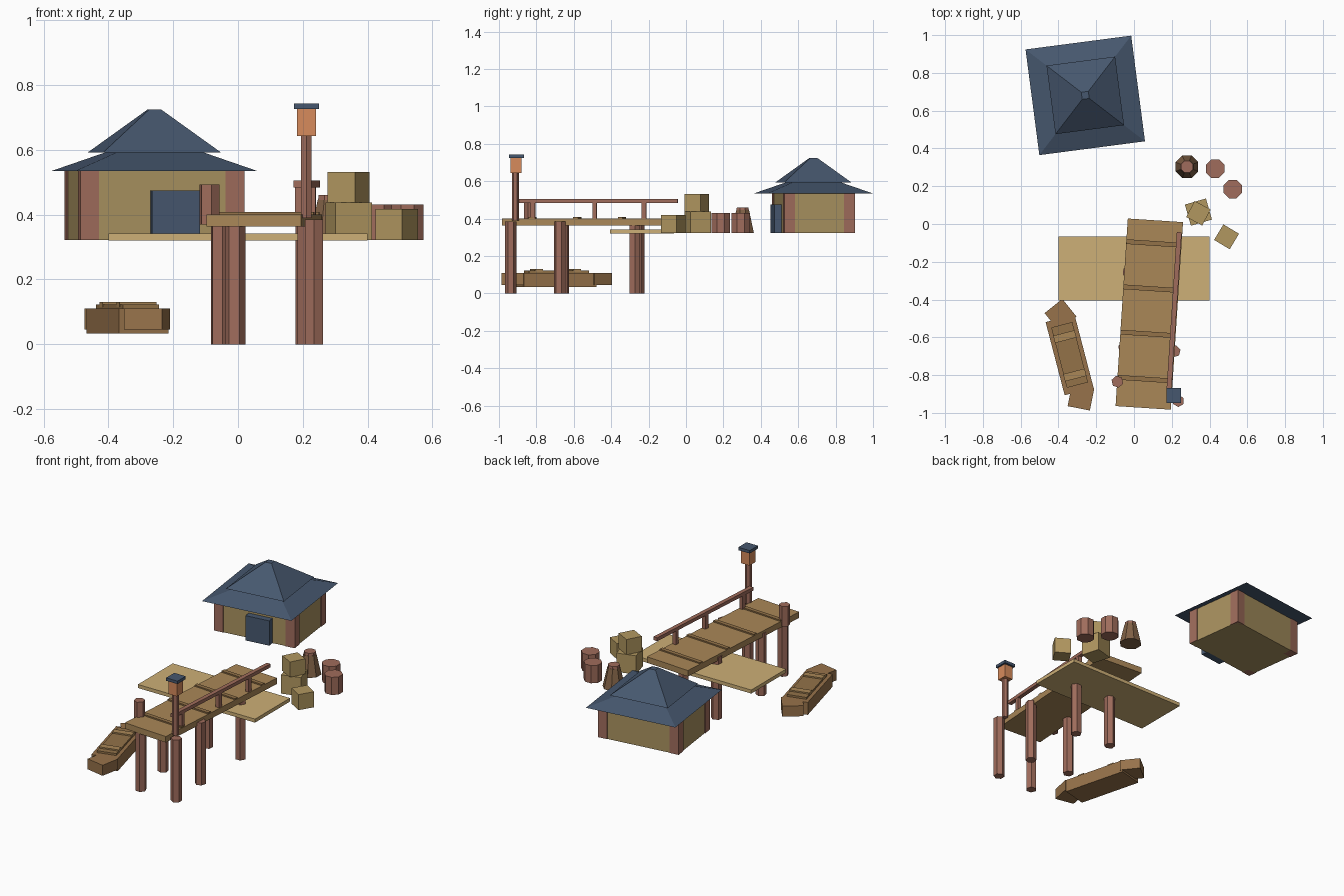
import bpy
from math import radians, sin, cos, pi, sqrt


def mat(name, r, g, b):
    m = bpy.data.materials.new(name)
    m.diffuse_color = [(c / 255) ** 2.2 for c in (r, g, b)] + [1]
    return m


WALL = mat("wall_straw", 168, 145, 96)
ROOF = mat("slate_blue", 72, 88, 110)
POST = mat("red_timber", 158, 108, 92)
DECK = mat("deck_wood", 168, 134, 88)
SLAT = mat("slat_wood", 146, 114, 74)
SAND = mat("pale_plank", 204, 174, 118)
HULL = mat("hull_wood", 150, 114, 76)
CRATE = mat("crate_wood", 176, 150, 96)
GLOW = mat("lantern_glow", 214, 138, 92)
BASKET = mat("basket_brown", 128, 98, 72)


def box(name, x, y, z0, z1, sx, sy, m, rot=0):
    bpy.ops.mesh.primitive_cube_add(size=1, location=(x, y, (z0 + z1) / 2), rotation=(0, 0, rot))
    o = bpy.context.object
    o.name = name
    o.scale = (sx, sy, z1 - z0)
    o.data.materials.append(m)
    return o


def cone(name, x, y, z0, z1, r0, r1, n, m, rot=0):
    bpy.ops.mesh.primitive_cone_add(vertices=n, radius1=r0, radius2=r1, depth=z1 - z0,
                                    location=(x, y, (z0 + z1) / 2), rotation=(0, 0, rot))
    o = bpy.context.object
    o.name = name
    o.data.materials.append(m)
    return o


def frame(cx, cy, a):
    """Maps local (u, v) in a rotated frame to world x, y."""
    return lambda u, v: (cx + u * cos(a) - v * sin(a), cy + u * sin(a) + v * cos(a))


# House: walls, corner posts, door and two-tier hip roof
A = radians(7.45)
H = frame(-0.258, 0.681, A)
box("house_walls", *H(0, 0), 0.322, 0.537, 0.502, 0.374, WALL, A)
for i, (sx, sy) in enumerate([(-1, -1), (1, -1), (1, 1), (-1, 1)]):
    box(f"house_corner_post_{i}", *H(sx * 0.226, sy * 0.161), 0.322, 0.537, 0.058, 0.058, POST, A)
box("house_door", *H(0.038, -0.203), 0.322, 0.475, 0.15, 0.045, ROOF, A)
R2 = sqrt(2)
cone("roof_eaves", *H(0, 0), 0.535, 0.595, 0.282 * R2, 0.127 * R2, 4, ROOF, A + pi / 4)
cone("roof_peak", *H(0, 0), 0.592, 0.724, 0.183 * R2, 0.019 * R2, 4, ROOF, A + pi / 4)

# Shore platform
box("shore_platform", 0, -0.235, 0.32, 0.342, 0.8, 0.34, SAND)

# Dock deck with raised slats
B = radians(-3.73)
D = frame(0.081, -0.477, B)
box("dock_deck", *D(0, 0), 0.363, 0.4, 0.293, 0.995, DECK, B)
for i, v in enumerate((-0.345, -0.105, 0.135, 0.375)):
    box(f"deck_slat_{i}", *D(0, v), 0.398, 0.408, 0.29, 0.025, SLAT, B)

# Dock pilings and mooring post
piles = [(0.235, -0.937), (-0.008, -0.936), (0.215, -0.674), (-0.053, -0.656),
         (0.209, -0.274), (-0.03, -0.255)]
for i, (x, y) in enumerate(piles):
    cone(f"dock_piling_{i}", x, y, 0, 0.385, 0.032, 0.032, 6, POST, 0.4 * i)
cone("mooring_post", -0.088, -0.835, 0.37, 0.493, 0.032, 0.032, 6, POST, 0.2)

# Railing
box("dock_rail", *D(0.13, 0.013), 0.484, 0.505, 0.026, 0.86, POST, B)
for i, v in enumerate((-0.335, -0.003, 0.262)):
    box(f"rail_post_{i}", *D(0.13, v), 0.398, 0.488, 0.024, 0.024, POST, B)

# Lantern
cone("lantern_pole", 0.211, -0.912, 0.39, 0.645, 0.019, 0.019, 6, POST)
box("lantern_lamp", 0.211, -0.909, 0.643, 0.727, 0.058, 0.06, GLOW)
box("lantern_cap", 0.211, -0.907, 0.725, 0.743, 0.078, 0.08, ROOF)

# Boat: hull, angled ends, inner floor and seats
C = radians(14.6)
S = frame(-0.341, -0.693, C)
box("boat_hull", *S(0, 0), 0.033, 0.11, 0.158, 0.4, HULL, C)
box("boat_bow", -0.389, -0.481, 0.045, 0.11, 0.12, 0.12, HULL, C + 0.42)
box("boat_stern", -0.281, -0.917, 0.045, 0.11, 0.12, 0.12, HULL, C - 0.45)
box("boat_floor", *S(0, 0), 0.105, 0.122, 0.115, 0.33, SLAT, C)
for i, v in enumerate((-0.11, 0.1)):
    box(f"boat_seat_{i}", *S(0, v), 0.115, 0.13, 0.117, 0.04, DECK, C)

# Crates
box("crate_lower", 0.341, 0.063, 0.322, 0.438, 0.116, 0.116, CRATE, radians(16))
box("crate_upper", 0.341, 0.057, 0.438, 0.532, 0.096, 0.096, CRATE, radians(-28))
box("crate_small", 0.49, -0.068, 0.322, 0.418, 0.096, 0.096, CRATE, radians(-31))

# Barrels and basket
for i, (x, y) in enumerate([(0.43, 0.293), (0.523, 0.185)]):
    cone(f"barrel_{i}", x, y, 0.322, 0.431, 0.053, 0.053, 8, POST, pi / 8)
cone("basket", 0.28, 0.303, 0.322, 0.445, 0.065, 0.037, 8, BASKET, pi / 8)
cone("basket_lid", 0.28, 0.303, 0.44, 0.46, 0.036, 0.034, 8, POST, pi / 8)
